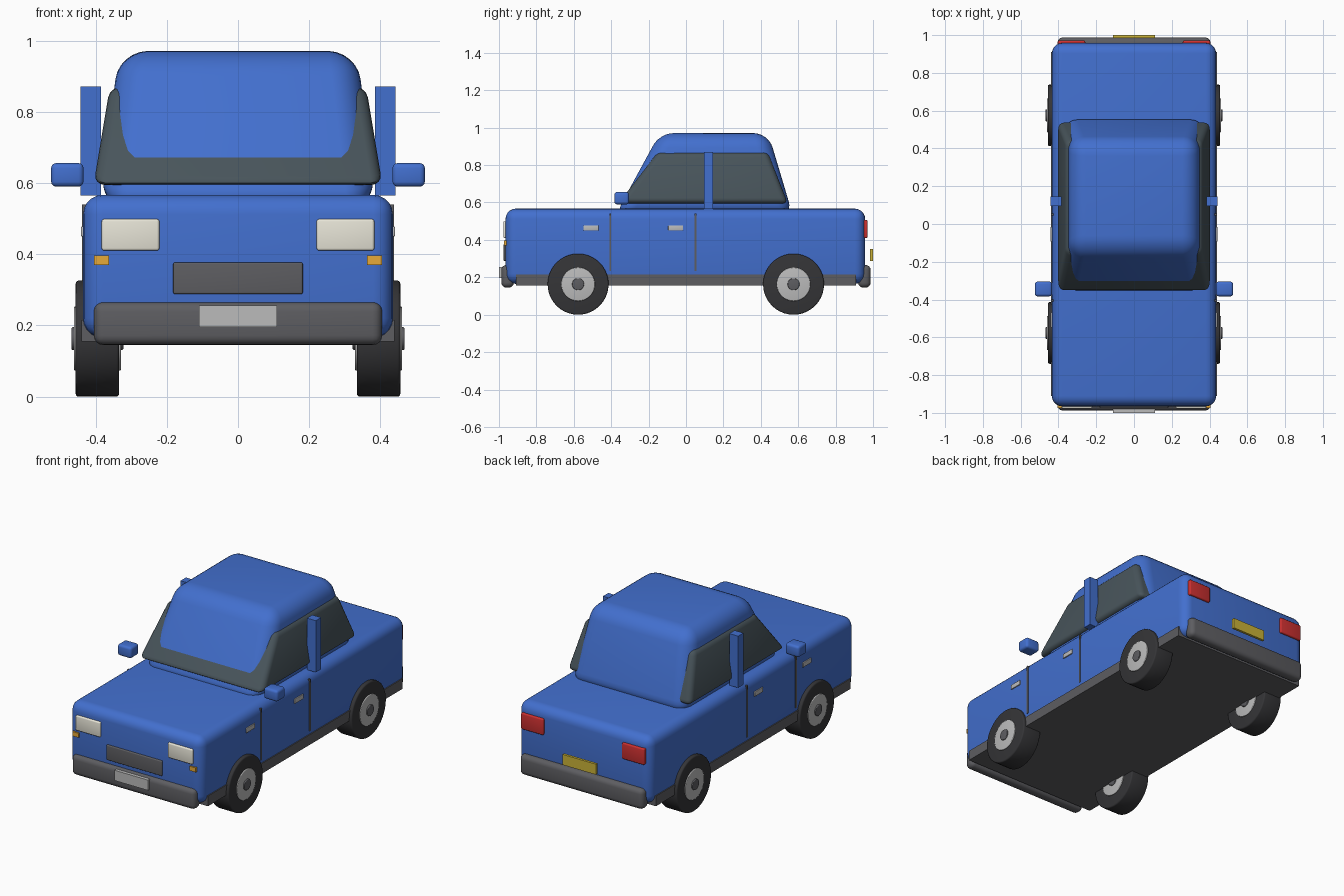
import bpy, bmesh, math
from mathutils import Matrix

if "Cube" in bpy.data.objects:
    bpy.data.objects.remove(bpy.data.objects["Cube"])


def material(name, rgb):
    m = bpy.data.materials.new(name)
    m.diffuse_color = (*rgb, 1)
    m.use_nodes = True
    m.node_tree.nodes["Principled BSDF"].inputs["Base Color"].default_value = m.diffuse_color
    return m


BLUE = material("blue_paint", (0.055, 0.16, 0.62))
GLASS = material("dark_glass", (0.065, 0.09, 0.105))
TRIM = material("dark_trim", (0.11, 0.11, 0.12))
RUBBER = material("rubber", (0.035, 0.035, 0.038))
METAL = material("metal", (0.5, 0.5, 0.5))
CREAM = material("cream", (0.8, 0.78, 0.68))
AMBER = material("amber", (0.8, 0.4, 0.04))
RED = material("red", (0.6, 0.03, 0.03))
YELLOW = material("yellow", (0.6, 0.45, 0.04))


def finish(name, bm, mat):
    bmesh.ops.recalc_face_normals(bm, faces=bm.faces)
    mesh = bpy.data.meshes.new(name)
    bm.to_mesh(mesh)
    bm.free()
    ob = bpy.data.objects.new(name, mesh)
    bpy.context.collection.objects.link(ob)
    mesh.materials.append(mat)
    bpy.ops.object.select_all(action='DESELECT')
    ob.select_set(True)
    bpy.context.view_layer.objects.active = ob
    bpy.ops.object.shade_smooth_by_angle(angle=math.radians(35))
    return ob


def box(name, x, y, z, mat, bevel=0.0, seg=4, top=None):
    """Box from ranges; top = ((x0, x1), (y0, y1)) tapers the upper face."""
    bm = bmesh.new()
    bmesh.ops.create_cube(bm, size=1)
    for v in bm.verts:
        upper = v.co.z > 0
        rx, ry = top if (top and upper) else (x, y)
        v.co = (rx[v.co.x > 0], ry[v.co.y > 0], z[upper])
    if bevel:
        bmesh.ops.bevel(bm, geom=bm.edges[:], offset=bevel, segments=seg,
                        profile=0.5, affect='EDGES', clamp_overlap=True)
    return finish(name, bm, mat)


def pair(name, x, y, z, mat, bevel=0.0, seg=3):
    """The same box on both sides of the car."""
    box(name + "_right", x, y, z, mat, bevel, seg)
    box(name + "_left", (-x[1], -x[0]), y, z, mat, bevel, seg)


def disc(name, centre, radius, width, mat, bevel):
    """Cylinder along x with rounded rims."""
    bm = bmesh.new()
    bmesh.ops.create_cone(bm, cap_ends=True, segments=40, radius1=radius,
                          radius2=radius, depth=width)
    rims = [e for e in bm.edges if abs(e.verts[0].co.z - e.verts[1].co.z) < 1e-5]
    bmesh.ops.bevel(bm, geom=rims, offset=bevel, segments=3, profile=0.5,
                    affect='EDGES')
    bm.transform(Matrix.Translation(centre) @ Matrix.Rotation(math.pi / 2, 4, 'Y'))
    return finish(name, bm, mat)


# body, cabin and the window block that breaks through its sides
box("body", (-0.435, 0.435), (-0.965, 0.958), (0.165, 0.567), BLUE, 0.055, 5)
box("cabin", (-0.388, 0.388), (-0.38, 0.572), (0.53, 0.971), BLUE, 0.08, 6,
    top=((-0.335, 0.335), (-0.14, 0.44)))
box("windows", (-0.406, 0.406), (-0.362, 0.545), (0.595, 0.87), GLASS, 0.03, 4,
    top=((-0.36, 0.36), (-0.15, 0.437)))
box("underbody", (-0.44, 0.44), (-0.91, 0.91), (0.155, 0.215), TRIM)

# side details
pair("door_pillar", (0.385, 0.443), (0.095, 0.145), (0.565, 0.871), BLUE)
pair("wing_mirror", (0.434, 0.525), (-0.383, -0.305), (0.59, 0.656), BLUE, 0.014)
for label, seam, handle in (("front", -0.405, -0.508), ("rear", 0.05, -0.055)):
    pair(label + "_door_seam", (0.425, 0.439), (seam - 0.005, seam + 0.005),
         (0.235, 0.54), TRIM)
    pair(label + "_door_handle", (0.425, 0.441), (handle - 0.04, handle + 0.04),
         (0.45, 0.478), METAL, 0.003)

# bumpers and plates
box("front_bumper", (-0.405, 0.405), (-0.987, -0.92), (0.145, 0.266), TRIM, 0.027)
box("rear_bumper", (-0.405, 0.405), (0.92, 0.987), (0.145, 0.266), TRIM, 0.027)
box("front_plate", (-0.11, 0.11), (-1.0, -0.98), (0.195, 0.256), METAL)
box("rear_plate", (-0.11, 0.11), (0.985, 1.0), (0.288, 0.35), YELLOW)

# grille and lamps
box("grille", (-0.182, 0.182), (-0.975, -0.94), (0.288, 0.377), TRIM, 0.005)
pair("headlight", (0.221, 0.383), (-0.977, -0.94), (0.41, 0.499), CREAM, 0.007)
pair("indicator", (0.363, 0.404), (-0.973, -0.93), (0.37, 0.396), AMBER)
pair("tail_light", (0.258, 0.404), (0.93, 0.971), (0.41, 0.506), RED, 0.007)

# wheels
for side, sx in (("right", 1), ("left", -1)):
    for end, y in (("front", -0.577), ("rear", 0.575)):
        c = (sx * 0.395, y, 0.163)
        disc(f"{end}_{side}_tyre", c, 0.163, 0.122, RUBBER, 0.008)
        disc(f"{end}_{side}_rim", c, 0.09, 0.132, METAL, 0.004)
        disc(f"{end}_{side}_hub", c, 0.032, 0.146, TRIM, 0.004)
